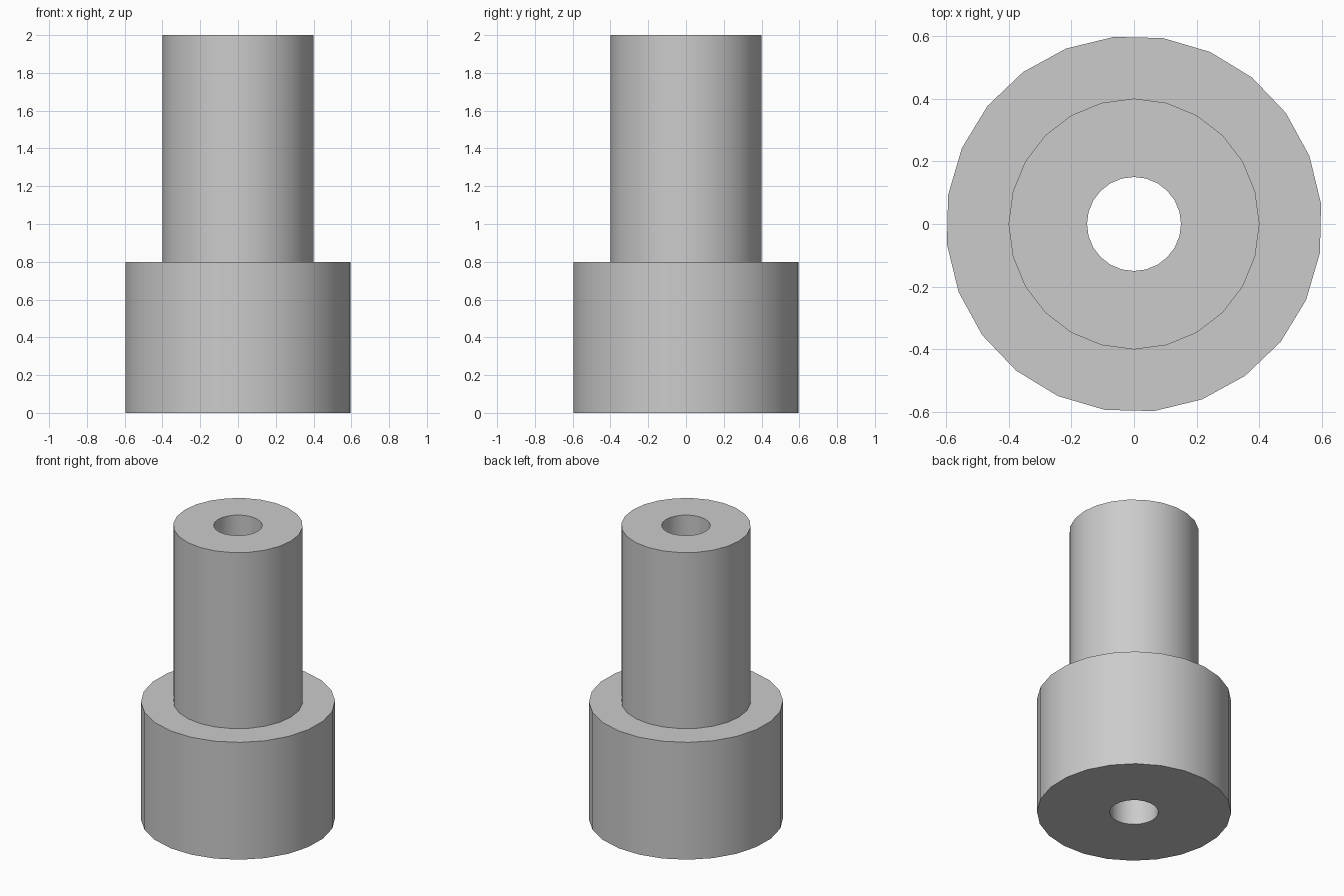
import bpy
import bmesh
from math import cos, sin, tau, radians

SIDES = 24
TWIST = radians(6.15)  # the flange facets are turned relative to the shaft

cube = bpy.data.objects.get("Cube")
if cube:
    bpy.data.objects.remove(cube, do_unlink=True)

# Plain grey for the whole part
grey = bpy.data.materials.new("plain grey")
grey.use_nodes = True
grey.diffuse_color = (0.6, 0.6, 0.6, 1)
bsdf = next(n for n in grey.node_tree.nodes if n.type == "BSDF_PRINCIPLED")
bsdf.inputs["Base Color"].default_value = grey.diffuse_color


def ring(bm, radius, z, turn=0.0):
    """One loop of vertices around the z axis."""
    angles = [turn + tau * i / SIDES for i in range(SIDES)]
    return [bm.verts.new((radius * cos(a), radius * sin(a), z)) for a in angles]


# Closed stepped section: bore, flange, shoulder, shaft, back to the bore
bm = bmesh.new()
loops = [
    ring(bm, 0.15, 0),
    ring(bm, 0.6, 0, TWIST),
    ring(bm, 0.6, 0.8, TWIST),
    ring(bm, 0.4, 0.8),
    ring(bm, 0.4, 2),
    ring(bm, 0.15, 2),
]
for low, high in zip(loops, loops[1:] + loops[:1]):
    for i in range(SIDES):
        j = (i + 1) % SIDES
        bm.faces.new((low[i], low[j], high[j], high[i]))
bmesh.ops.recalc_face_normals(bm, faces=bm.faces)

mesh = bpy.data.meshes.new("stepped_bushing")
bm.to_mesh(mesh)
bm.free()
mesh.materials.append(grey)
bushing = bpy.data.objects.new("stepped_bushing", mesh)
bpy.context.collection.objects.link(bushing)

# Smooth walls with crisp rims
bpy.ops.object.select_all(action="DESELECT")
bushing.select_set(True)
bpy.context.view_layer.objects.active = bushing
bpy.ops.object.shade_smooth_by_angle(angle=radians(30))
